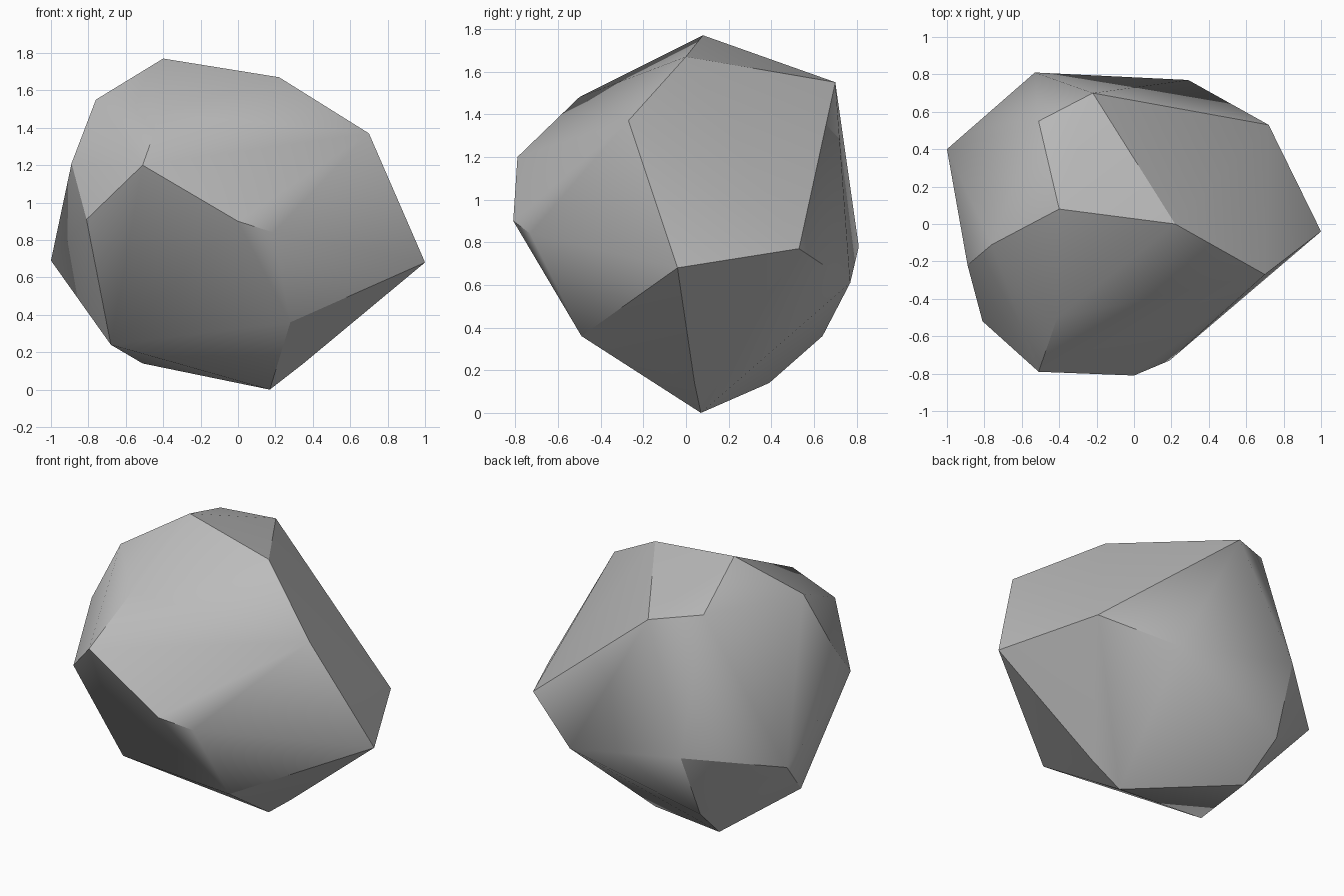
import bpy
import bmesh
import math

# Remove the default cube if present
default_cube = bpy.data.objects.get("Cube")
if default_cube:
    bpy.data.objects.remove(default_cube, do_unlink=True)


def make_material(name, colour):
    material = bpy.data.materials.new(name)
    material.use_nodes = True
    material.diffuse_color = colour
    material.node_tree.nodes["Principled BSDF"].inputs["Base Color"].default_value = colour
    return material


# Corner points of the boulder, grouped by the area they shape
crown = [(-.4, .08, 1.77), (.22, 0, 1.67), (-.22, .7, 1.55), (-.51, .55, 1.6),
         (-.76, -.11, 1.55), (-.41, -.5, 1.48), (.7, -.27, 1.37)]
front_ridge = [(-.89, -.22, 1.21), (-.51, -.79, 1.2), (-.81, -.52, .91),
               (0, -.81, .9), (.19, -.73, .84)]
back_ridge = [(1, -.04, .68), (.72, .53, .77), (.29, .77, .61),
              (-.53, .81, .78), (-1, .4, .69)]
underside = [(.28, -.49, .36), (-.68, -.2, .24), (-.55, .64, .36),
             (-.51, .39, .14), (.35, .04, .14), (.17, .07, 0)]


def build_boulder(name, points, material):
    """Wrap the corner points in a faceted convex skin."""
    bm = bmesh.new()
    for point in points:
        bm.verts.new(point)
    hull = bmesh.ops.convex_hull(bm, input=list(bm.verts))
    leftovers = [item for item in hull["geom_interior"]
                 if isinstance(item, bmesh.types.BMVert)]
    bmesh.ops.delete(bm, geom=leftovers, context="VERTS")
    bmesh.ops.recalc_face_normals(bm, faces=list(bm.faces))
    mesh = bpy.data.meshes.new(name)
    bm.to_mesh(mesh)
    bm.free()
    mesh.materials.append(material)
    boulder = bpy.data.objects.new(name, mesh)
    bpy.context.collection.objects.link(boulder)
    return boulder


# Boulder with soft shallow edges and crisp steep ones
stone_grey = make_material("stone_grey", (.5, .5, .5, 1))
boulder = build_boulder("boulder", crown + front_ridge + back_ridge + underside, stone_grey)
bpy.ops.object.select_all(action="DESELECT")
boulder.select_set(True)
bpy.context.view_layer.objects.active = boulder
bpy.ops.object.shade_smooth_by_angle(angle=math.radians(30))
